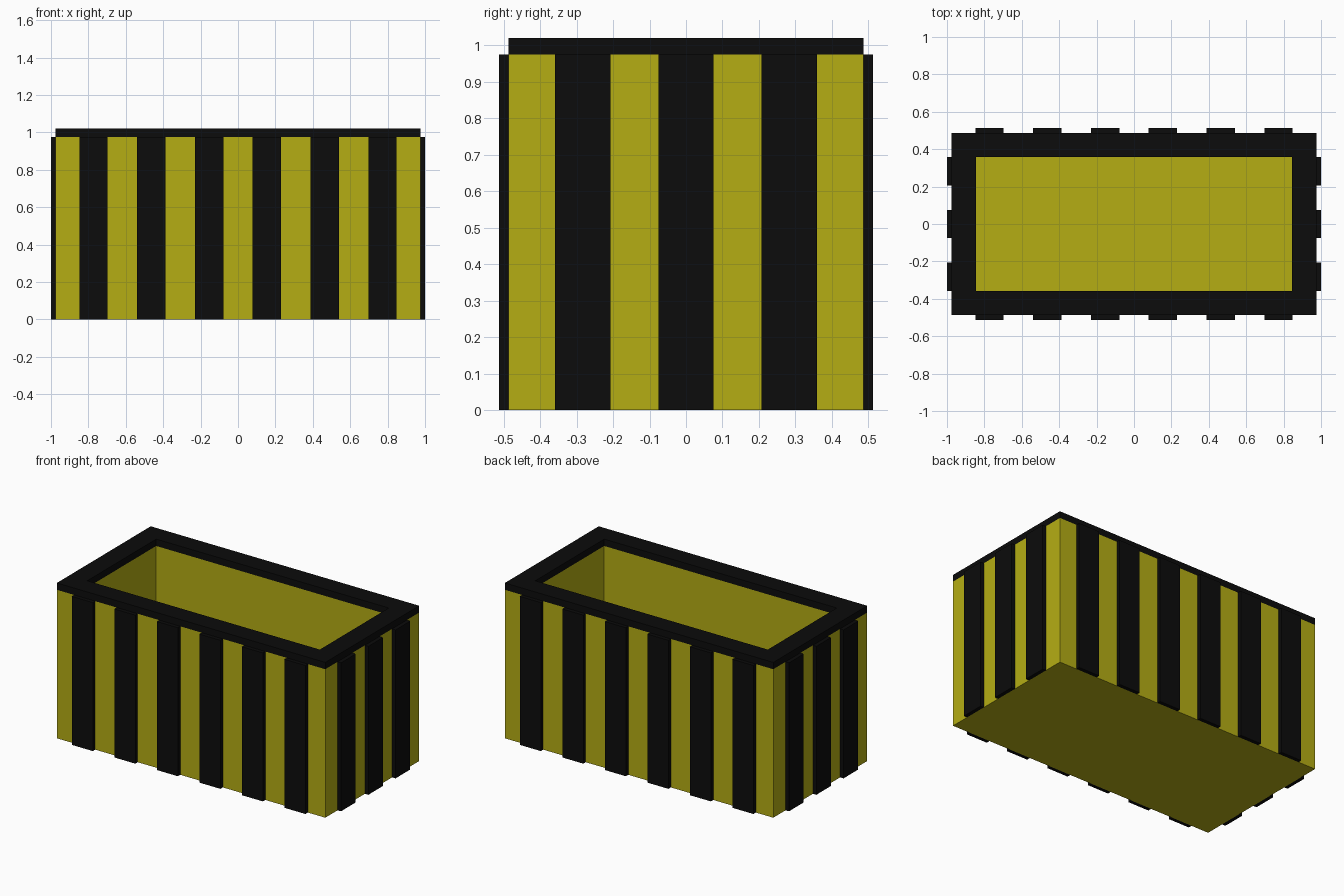
import bpy, bmesh

if "Cube" in bpy.data.objects:
    bpy.data.objects.remove(bpy.data.objects["Cube"])

HX, HY = 0.975, 0.487      # outer half size of the box
IX, IY = 0.845, 0.358      # half size of the opening
WALL_TOP, TOP = 0.975, 1.02
FLOOR = 0.05
SLAT_W, SLAT_D = 0.152, 0.025


def material(name, color):
    m = bpy.data.materials.new(name)
    m.diffuse_color = color
    m.use_nodes = True
    m.node_tree.nodes["Principled BSDF"].inputs["Base Color"].default_value = m.diffuse_color
    return m


yellow = material("yellow_paint", (0.462, 0.423, 0.007, 1))
black = material("black_paint", (0.0035, 0.0035, 0.0035, 1))


def finish(bm, name, mat):
    bmesh.ops.recalc_face_normals(bm, faces=bm.faces)
    me = bpy.data.meshes.new(name)
    bm.to_mesh(me)
    bm.free()
    me.materials.append(mat)
    ob = bpy.data.objects.new(name, me)
    bpy.context.collection.objects.link(ob)
    return ob


def ring(bm, x, y, z):
    return [bm.verts.new((sx * x, sy * y, z))
            for sx, sy in ((-1, -1), (1, -1), (1, 1), (-1, 1))]


def bridge(bm, a, b):
    for i in range(4):
        j = (i + 1) % 4
        bm.faces.new((a[i], a[j], b[j], b[i]))


def slat(name, x0, x1, y0, y1):
    bm = bmesh.new()
    bmesh.ops.create_cube(bm, size=1)
    for v in bm.verts:
        v.co = (x1 if v.co.x > 0 else x0,
                y1 if v.co.y > 0 else y0,
                WALL_TOP if v.co.z > 0 else 0)
    finish(bm, name, black)


# Open yellow box with thick walls and a floor
bm = bmesh.new()
loops = [ring(bm, HX, HY, 0), ring(bm, HX, HY, WALL_TOP),
         ring(bm, IX, IY, WALL_TOP), ring(bm, IX, IY, FLOOR)]
for a, b in zip(loops, loops[1:]):
    bridge(bm, a, b)
bm.faces.new(loops[0])
bm.faces.new(loops[-1])
finish(bm, "planter_box", yellow)

# Black rim around the opening
bm = bmesh.new()
loops = [ring(bm, HX, HY, WALL_TOP), ring(bm, HX, HY, TOP),
         ring(bm, IX, IY, TOP), ring(bm, IX, IY, WALL_TOP)]
for i in range(4):
    bridge(bm, loops[i], loops[(i + 1) % 4])
finish(bm, "rim", black)

# Slats on the front and back
h = SLAT_W / 2
for i in range(6):
    c = (i - 2.5) * 0.309
    slat(f"front_slat_{i + 1}", c - h, c + h, -HY - SLAT_D, -HY)
    slat(f"back_slat_{i + 1}", c - h, c + h, HY, HY + SLAT_D)

# Slats on the two ends
for i in range(3):
    c = (i - 1) * 0.283
    slat(f"left_slat_{i + 1}", -HX - SLAT_D, -HX, c - h, c + h)
    slat(f"right_slat_{i + 1}", HX, HX + SLAT_D, c - h, c + h)
